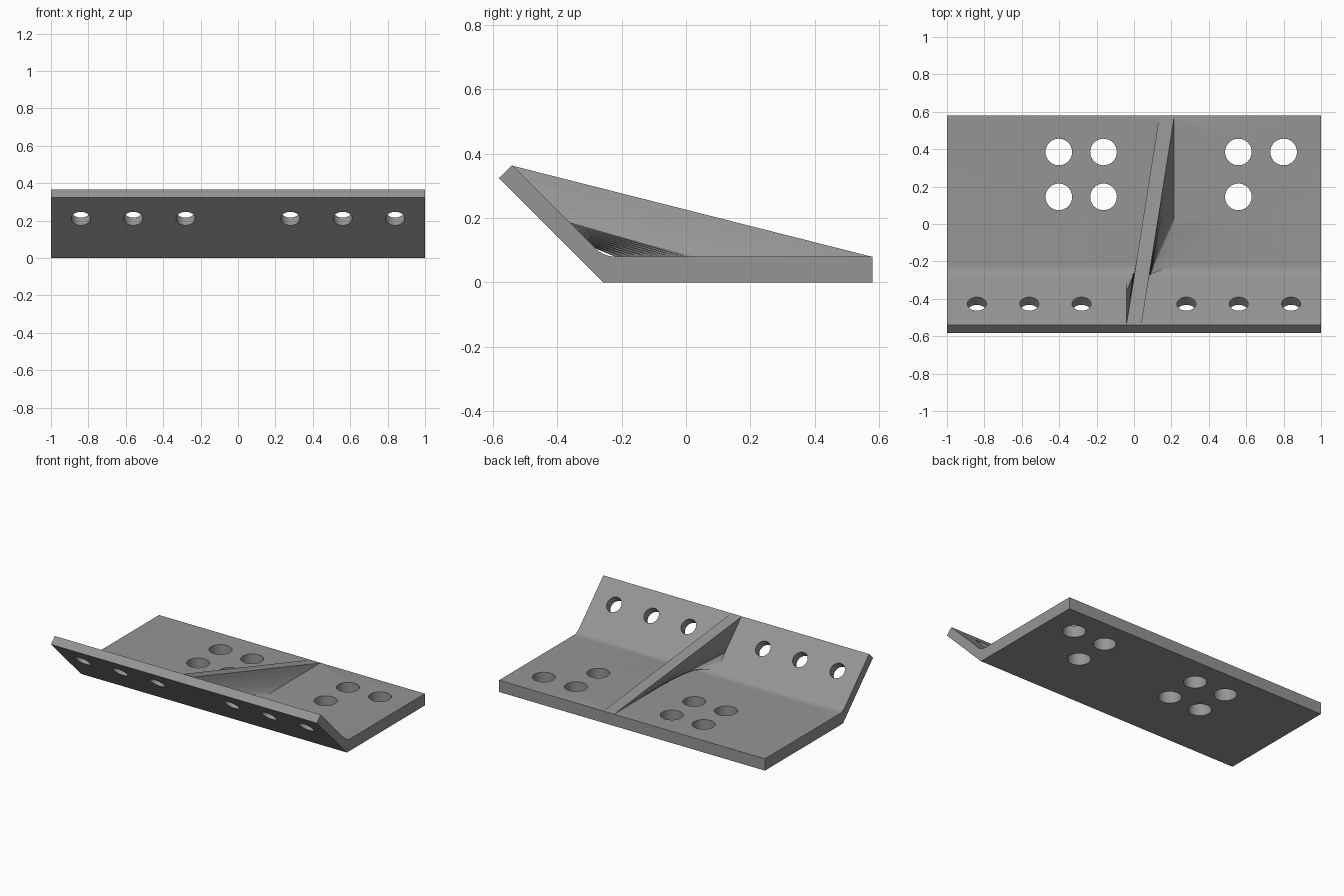
import bpy, bmesh, math
from mathutils import Vector, Matrix

if "Cube" in bpy.data.objects:
    bpy.data.objects.remove(bpy.data.objects["Cube"])

steel = bpy.data.materials.new("grey_steel")
steel.diffuse_color = (0.3, 0.3, 0.3, 1)
steel.use_nodes = True
steel.node_tree.nodes["Principled BSDF"].inputs["Base Color"].default_value = steel.diffuse_color


def make_object(name, bm):
    bmesh.ops.recalc_face_normals(bm, faces=bm.faces)
    mesh = bpy.data.meshes.new(name)
    bm.to_mesh(mesh)
    bm.free()
    obj = bpy.data.objects.new(name, mesh)
    bpy.context.collection.objects.link(obj)
    mesh.materials.append(steel)
    return obj


def apply_boolean(target, tool, operation):
    mod = target.modifiers.new(operation, 'BOOLEAN')
    mod.operation, mod.object, mod.solver = operation, tool, 'EXACT'
    bpy.ops.object.select_all(action='DESELECT')
    bpy.context.view_layer.objects.active = target
    target.select_set(True)
    bpy.ops.object.modifier_apply(modifier=mod.name)
    bpy.data.objects.remove(tool)


# Bent plate: side profile (y, z) with a filleted inner bend, extruded along x
R = 0.085
bend = Vector((-0.255, 0.08))
t = R * math.tan(math.pi / 8)
profile = [(-0.258, 0), (0.58, 0), (0.58, 0.08)]
for i in range(9):
    a = math.pi / 4 * i / 8
    profile.append((bend.x + t - R * math.sin(a), 0.08 + R - R * math.cos(a)))
profile += [(-0.54, 0.365), (-0.582, 0.324)]
bm = bmesh.new()
face = bm.faces.new([bm.verts.new((-1, y, z)) for y, z in profile])
ext = bmesh.ops.extrude_face_region(bm, geom=[face])
bmesh.ops.translate(bm, vec=(2, 0, 0),
                    verts=[v for v in ext["geom"] if isinstance(v, bmesh.types.BMVert)])
plate = make_object("bent_plate", bm)

# Bolt holes: vertical through the base, square to the surface through the flange
bm = bmesh.new()


def hole(center, radius, tilt):
    bmesh.ops.create_cone(bm, cap_ends=True, segments=48, radius1=radius, radius2=radius,
                          depth=0.2,
                          matrix=Matrix.Translation(center) @ Matrix.Rotation(tilt, 4, 'X'))


for x in (-0.402, -0.163, 0.558, 0.8):
    for y in (0.385, 0.145):
        if (x, y) != (0.8, 0.145):
            hole((x, y, 0.04), 0.071, 0)
for x in (0.28, 0.56, 0.84):
    for s in (-1, 1):
        hole((s * x, -0.448, 0.231), 0.051, -math.pi / 4)
apply_boolean(plate, make_object("hole_cutters", bm), 'DIFFERENCE')

# Twisted rib: straight rulings from a strip on the flange to a shifted strip on the base
N = 32
X_FLANGE, X_BASE, HALF, SINK = 0.0, 0.175, 0.04, 0.02
tip, low = Vector((-0.537, 0.362)), Vector((-0.28, 0.105))
back, near = Vector((0.577, 0.08)), Vector((-0.22, 0.08))
sink = Vector((-1, -1)).normalized() * SINK
bm = bmesh.new()
rings = []
for i in range(N + 1):
    p, q = tip.lerp(low, i / N), back.lerp(near, i / N)
    path = [(X_FLANGE, p + sink), (X_FLANGE, p), (X_BASE, q), (X_BASE, q - Vector((0, SINK)))]
    ring = [bm.verts.new((x - HALF, c.x, c.y)) for x, c in path]
    ring += [bm.verts.new((x + HALF, c.x, c.y)) for x, c in reversed(path)]
    rings.append(ring)
for a, b in zip(rings, rings[1:]):
    for k in (0, 1, 2, 3, 4, 5, 6, 7):
        if k == 3 or k == 7:      # buried undersides in the base and flange
            bm.faces.new((a[k], a[(k + 1) % 8], b[(k + 1) % 8], b[k]))
        else:
            bm.faces.new((a[k], a[k + 1], b[k + 1], b[k]))
for r in (rings[0], rings[-1]):   # sloping top and buried end
    for k in range(3):
        bm.faces.new((r[k], r[k + 1], r[6 - k], r[7 - k]))
apply_boolean(plate, make_object("twisted_rib", bm), 'UNION')
plate.name = "ribbed_bracket"

bpy.context.view_layer.objects.active = plate
plate.select_set(True)
bpy.ops.object.shade_smooth_by_angle(angle=math.radians(30))
